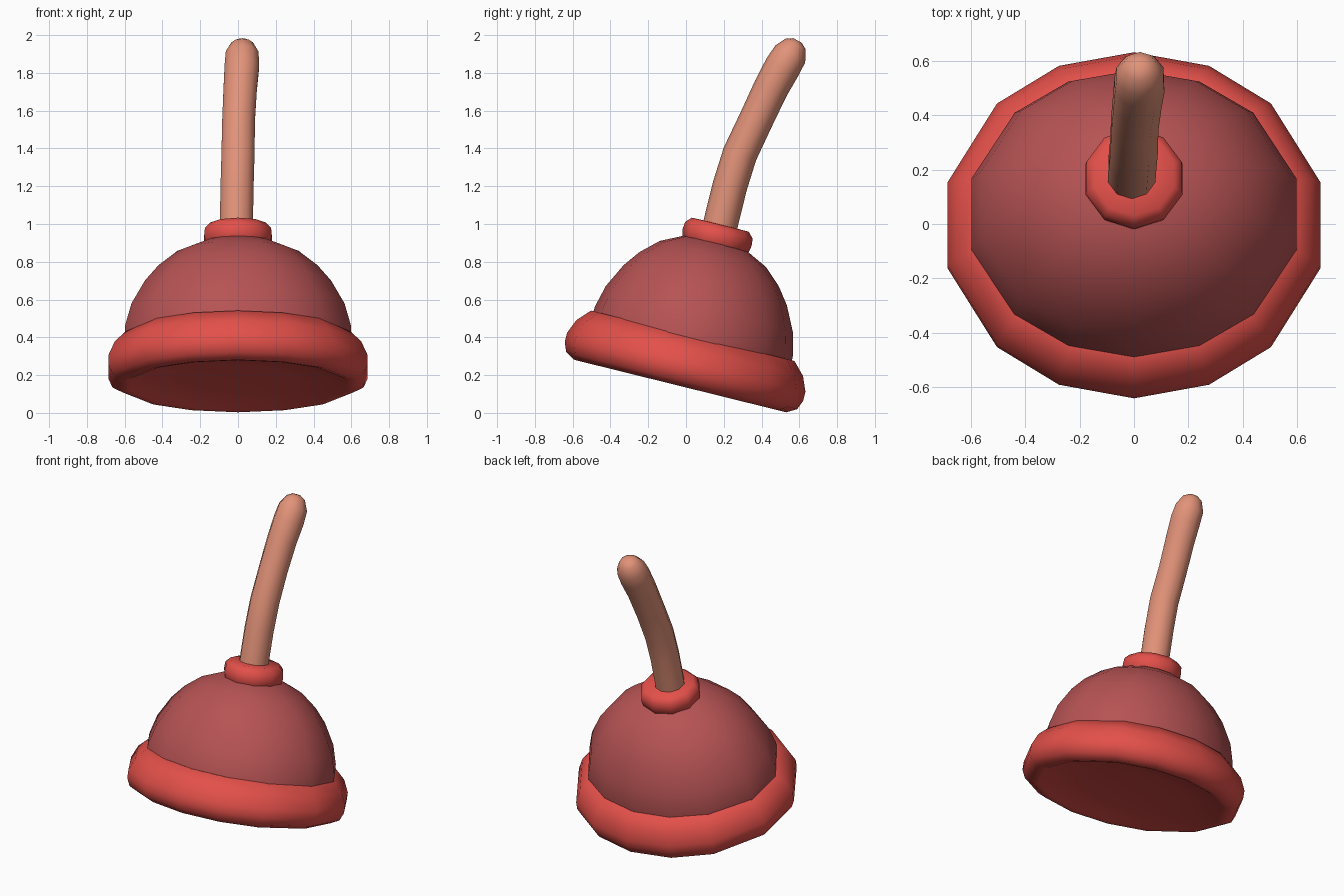
import bpy, bmesh, math
from mathutils import Vector, Matrix

if "Cube" in bpy.data.objects:
    bpy.data.objects.remove(bpy.data.objects["Cube"])


def material(name, rgb):
    m = bpy.data.materials.new(name)
    m.diffuse_color = (*rgb, 1)
    m.use_nodes = True
    m.node_tree.nodes["Principled BSDF"].inputs["Base Color"].default_value = m.diffuse_color
    return m


BRIGHT = material("bright red rubber", (0.77, 0.08, 0.068))
MUTED = material("muted red rubber", (0.47, 0.086, 0.088))
WOOD = material("tan wood", (0.76, 0.29, 0.19))

# The cup leans back on its lower rim
TILT = Matrix.Translation((0, -0.03, 0.142)) @ Matrix.Rotation(math.radians(-13.9), 4, 'X')

# Corner angles of the 14-sided cup, measured from the back
HALF = [0, 23, 45.5, 76, 104, 134.5, 157]
CUP = [math.radians(a) for a in HALF] + [math.radians(a + 180) for a in HALF]


def loft(name, rings, mat, matrix=Matrix(), cap_start=False, cap_end=False, angle=60):
    """Skin a list of point rings into one smooth surface."""
    bm = bmesh.new()
    vs = [[bm.verts.new(p) for p in ring] for ring in rings]
    n = len(rings[0])
    for a, b in zip(vs, vs[1:]):
        for i in range(n):
            j = (i + 1) % n
            bm.faces.new((a[i], a[j], b[j], b[i]))
    if cap_start:
        bm.faces.new(vs[0][::-1])
    if cap_end:
        bm.faces.new(vs[-1])
    bmesh.ops.recalc_face_normals(bm, faces=bm.faces)
    bm.transform(matrix)
    me = bpy.data.meshes.new(name)
    bm.to_mesh(me)
    bm.free()
    me.materials.append(mat)
    ob = bpy.data.objects.new(name, me)
    bpy.context.collection.objects.link(ob)
    bpy.ops.object.select_all(action='DESELECT')
    ob.select_set(True)
    bpy.context.view_layer.objects.active = ob
    bpy.ops.object.shade_smooth_by_angle(angle=math.radians(angle))
    return ob


def turned(profile, angles, wide=1.0):
    """Rings from a (radius, height) profile, stretched sideways by wide."""
    return [[(math.sin(a) * r * wide, math.cos(a) * r, z) for a in angles] for r, z in profile]


# Thick rolled rim with a shallow dished underside
loft("rim", turned([(0.05, 0.045), (0.3, 0.04), (0.5, 0.025), (0.545, 0.006), (0.578, 0),
                    (0.63, 0.03), (0.65, 0.08), (0.65, 0.13), (0.618, 0.207),
                    (0.555, 0.274), (0.5, 0.274)], CUP, 1.088), BRIGHT, TILT,
     cap_start=True, cap_end=True)

# Rubber dome
DOME = [(0.542, 0.25), (0.54, 0.3), (0.51, 0.42), (0.445, 0.55), (0.38, 0.637),
        (0.29, 0.72), (0.178, 0.775), (0.06, 0.80)]
loft("dome", turned(DOME, CUP, 1.14), MUTED, TILT, cap_end=True)

# Collar that holds the handle
TEN = [math.tau * i / 10 for i in range(10)]
loft("collar", turned([(0.15, 0.74), (0.18, 0.77), (0.188, 0.81), (0.184, 0.85),
                       (0.155, 0.88), (0.05, 0.882)], TEN), BRIGHT, TILT,
     cap_start=True, cap_end=True)

# Bent wooden handle: x, y, z, radius
PATH = [(-0.01, 0.155, 0.88, 0.092), (-0.008, 0.19, 1.03, 0.092), (-0.005, 0.232, 1.2, 0.092),
        (0.0, 0.285, 1.37, 0.092), (0.003, 0.37, 1.55, 0.091), (0.012, 0.45, 1.72, 0.093),
        (0.02, 0.51, 1.83, 0.096), (0.022, 0.552, 1.90, 0.091), (0.022, 0.580, 1.953, 0.06),
        (0.022, 0.590, 1.972, 0.025)]
rings = []
for i, (x, y, z, r) in enumerate(PATH):
    a, b = PATH[max(i - 1, 0)], PATH[min(i + 1, len(PATH) - 1)]
    d = (Vector(b[:3]) - Vector(a[:3])).normalized()
    side = d.cross(Vector((0, 1, 0))).cross(d).normalized()
    other = d.cross(side)
    turn = [math.tau * k / 10 for k in range(10)]
    rings.append([Vector((x, y, z)) + (side * math.cos(t) + other * math.sin(t)) * r for t in turn])
loft("handle", rings, WOOD, cap_start=True, cap_end=True, angle=75)
